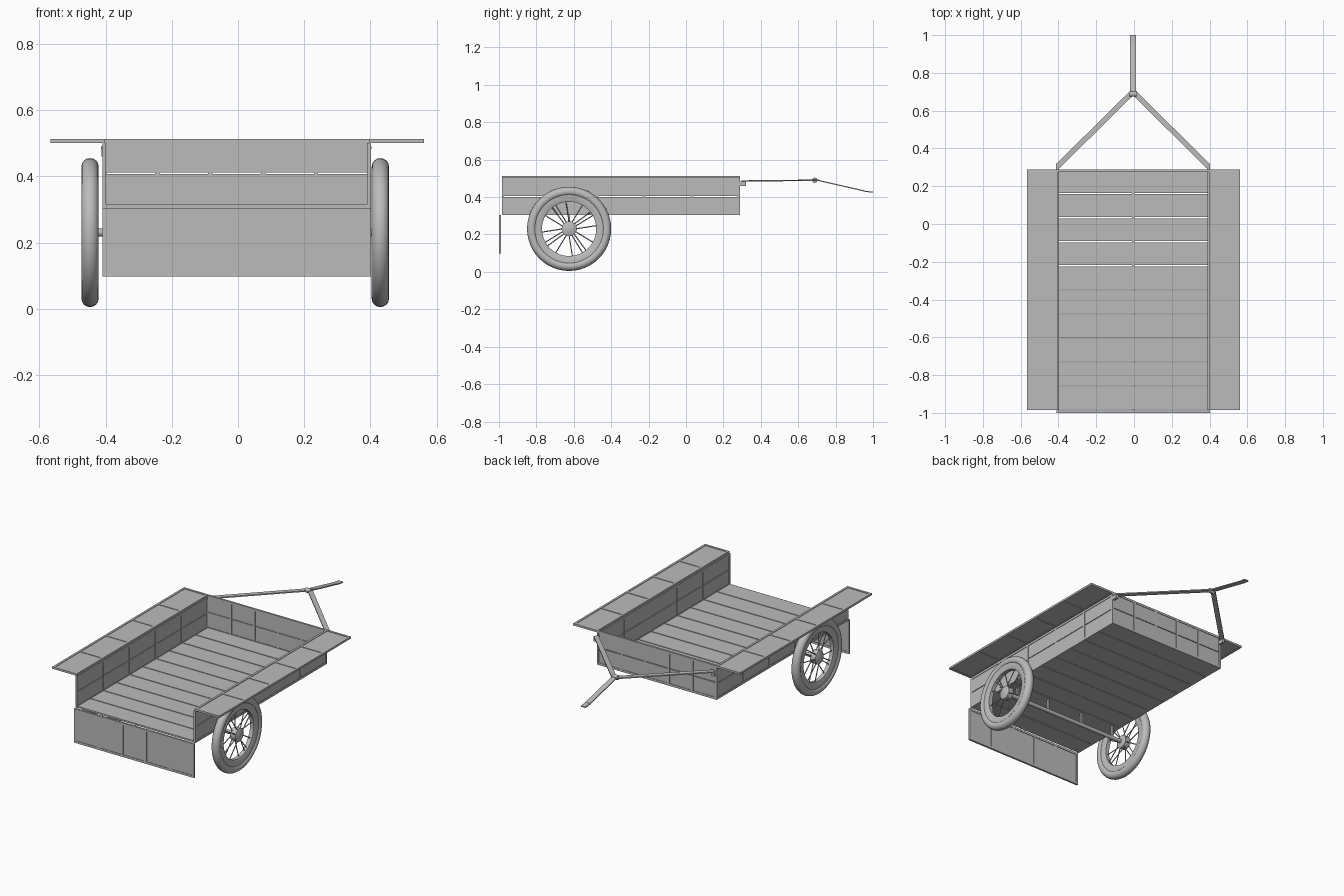
import bpy, bmesh, math
from mathutils import Matrix, Vector

if "Cube" in bpy.data.objects:
    bpy.data.objects.remove(bpy.data.objects["Cube"])

grey = bpy.data.materials.new("plain grey")
grey.use_nodes = True
grey.diffuse_color = (0.5, 0.5, 0.5, 1)
grey.node_tree.nodes["Principled BSDF"].inputs["Base Color"].default_value = (0.5, 0.5, 0.5, 1)


def finish(name, bm, smooth=False):
    bmesh.ops.recalc_face_normals(bm, faces=bm.faces)
    mesh = bpy.data.meshes.new(name)
    bm.to_mesh(mesh)
    bm.free()
    mesh.materials.append(grey)
    ob = bpy.data.objects.new(name, mesh)
    bpy.context.collection.objects.link(ob)
    if smooth:
        bpy.ops.object.select_all(action='DESELECT')
        bpy.context.view_layer.objects.active = ob
        ob.select_set(True)
        bpy.ops.object.shade_smooth_by_angle(angle=math.radians(35))
    return ob


def box(bm, lo, hi, frame=Matrix()):
    lo, hi = Vector(lo), Vector(hi)
    size = Matrix.Diagonal((hi - lo).to_4d())
    size[3][3] = 1
    bmesh.ops.create_cube(bm, size=1, matrix=frame @ Matrix.Translation((lo + hi) / 2) @ size)


def rod(bm, a, b, radius, sides=8):
    a, b = Vector(a), Vector(b)
    turn = (b - a).to_track_quat('Z', 'Y').to_matrix().to_4x4()
    bmesh.ops.create_cone(bm, cap_ends=True, segments=sides, radius1=radius, radius2=radius,
                          depth=(b - a).length, matrix=Matrix.Translation((a + b) / 2) @ turn)


def flat_bar(bm, a, b, width, thick):
    a, b = Vector(a), Vector(b)
    along = (b - a).normalized()
    side = Vector((0, 0, 1)).cross(along).normalized()
    frame = Matrix((along, side, along.cross(side))).transposed().to_4x4()
    frame.translation = a
    box(bm, (0, -width / 2, -thick / 2), ((b - a).length, width / 2, thick / 2), frame)


def framed_panel(name, corner, u, v, length, height, cells, rows=2, bar=0.013, thick=0.012):
    """Thin boards held in a frame of bars, spanning u by v from the corner."""
    u, v = Vector(u), Vector(v)
    frame = Matrix((u, v, u.cross(v))).transposed().to_4x4()
    frame.translation = Vector(corner)
    bm = bmesh.new()
    t = thick / 2
    step = height / rows
    for r in range(rows):
        box(bm, (bar / 2, r * step + 0.002, -t * 0.5), (length - bar / 2, (r + 1) * step - 0.002, t * 0.5), frame)
    for y in (0, height - bar):
        box(bm, (0, y, -t), (length, y + bar, t), frame)
    for i in range(cells + 1):
        x = i * (length - bar) / cells
        box(bm, (x, bar, -t), (x + bar, height - bar, t), frame)
    return finish(name, bm)


X, Y, Z = (1, 0, 0), (0, 1, 0), (0, 0, 1)
LEFT, RIGHT, FRONT, BACK = 0.402, -0.41, -0.985, 0.288
LONG, WIDE = BACK - FRONT, LEFT - RIGHT
FLOOR, TOP = 0.305, 0.513

# Cargo box: side walls, back wall, dropped tailgate and the wide top shelves
for side, x, shelf in (("left", LEFT - 0.006, LEFT - 0.005), ("right", RIGHT + 0.006, -0.567)):
    framed_panel(side + "_wall", (x, FRONT, FLOOR), Y, Z, LONG, TOP - FLOOR - 0.012, 5)
    framed_panel(side + "_shelf", (shelf, FRONT, TOP - 0.006), Y, X, LONG, 0.165, 5, rows=1)
framed_panel("back_wall", (RIGHT, BACK - 0.006, FLOOR), X, Z, WIDE, TOP - FLOOR, 5)
framed_panel("tailgate", (RIGHT, -0.994, 0.097), X, Z, WIDE, FLOOR - 0.097, 5, rows=1)

# Floor planks
bm = bmesh.new()
planks = 10
for i in range(planks):
    y = FRONT + i * LONG / planks
    box(bm, (RIGHT, y + 0.003, FLOOR), (LEFT, y + LONG / planks - 0.003, FLOOR + 0.01))
for x in (RIGHT, -0.01, LEFT - 0.013):
    box(bm, (x, FRONT, FLOOR), (x + 0.013, BACK, FLOOR + 0.007))
finish("floor_planks", bm)

# Axle with hangers
WY, WZ, R = -0.625, 0.23, 0.225
bm = bmesh.new()
rod(bm, (-0.447, WY, WZ), (0.43, WY, WZ), 0.012, 16)
for x in (-0.36, -0.13, 0.12, 0.35):
    box(bm, (x - 0.006, WY - 0.006, WZ), (x + 0.006, WY + 0.006, FLOOR + 0.002))
finish("axle", bm, True)


def lathe(name, outline, centre, closed=True, steps=48):
    """Spin an (offset along axle, radius) outline round the axle."""
    bm = bmesh.new()
    verts = [bm.verts.new((a, 0, r)) for a, r in outline]
    pairs = list(zip(verts, verts[1:] + verts[:1])) if closed else list(zip(verts, verts[1:]))
    edges = [bm.edges.new(p) for p in pairs]
    bmesh.ops.spin(bm, geom=verts + edges, cent=(0, 0, 0), axis=X, angle=math.tau, steps=steps)
    bmesh.ops.remove_doubles(bm, verts=bm.verts, dist=1e-5)
    bmesh.ops.translate(bm, verts=bm.verts, vec=centre)
    return finish(name, bm, True)


# Wheels: tyre, rim, hub and wire spokes
tyre = [(0.026 * math.cos(k * math.tau / 16), R - 0.025 + 0.025 * math.sin(k * math.tau / 16)) for k in range(16)]
rim = [(-0.019, 0.183), (-0.019, 0.165), (-0.012, 0.145), (0.012, 0.145), (0.019, 0.165), (0.019, 0.183)]
hub = [(-0.026, 0), (-0.026, 0.02), (-0.018, 0.04), (0.018, 0.04), (0.026, 0.02), (0.026, 0)]
for side, x in (("left", 0.43), ("right", -0.447)):
    centre = Vector((x, WY, WZ))
    lathe(side + "_tyre", tyre, centre)
    lathe(side + "_rim", rim, centre)
    lathe(side + "_hub", hub, centre, closed=False, steps=24)
    bm = bmesh.new()
    for k in range(16):
        a = k * math.tau / 16
        off = 0.014 if k % 2 else -0.014
        b = a + (0.12 if k % 4 < 2 else -0.12)
        rod(bm, centre + Vector((off, 0.035 * math.cos(a), 0.035 * math.sin(a))),
            centre + Vector((0, 0.15 * math.cos(b), 0.15 * math.sin(b))), 0.003, 6)
    finish(side + "_spokes", bm, True)

# Towing arms, their brackets, hinge and pull handle
MID = -0.005
for side, x in (("left", 0.394), ("right", -0.404)):
    bm = bmesh.new()
    flat_bar(bm, (x, 0.306, 0.486), (MID, 0.7, 0.49), 0.028, 0.007)
    finish(side + "_tow_arm", bm)
    bm = bmesh.new()
    box(bm, (x - 0.008, BACK - 0.002, 0.46), (x + 0.008, 0.32, 0.483))
    finish(side + "_bracket", bm)

bm = bmesh.new()
rod(bm, (MID - 0.018, 0.688, 0.49), (MID + 0.018, 0.688, 0.49), 0.014, 16)
finish("handle_hinge", bm, True)

bm = bmesh.new()
flat_bar(bm, (MID, 0.685, 0.494), (MID, 0.957, 0.432), 0.032, 0.006)
flat_bar(bm, (MID, 0.955, 0.431), (MID, 1.0, 0.426), 0.032, 0.006)
finish("pull_handle", bm)
